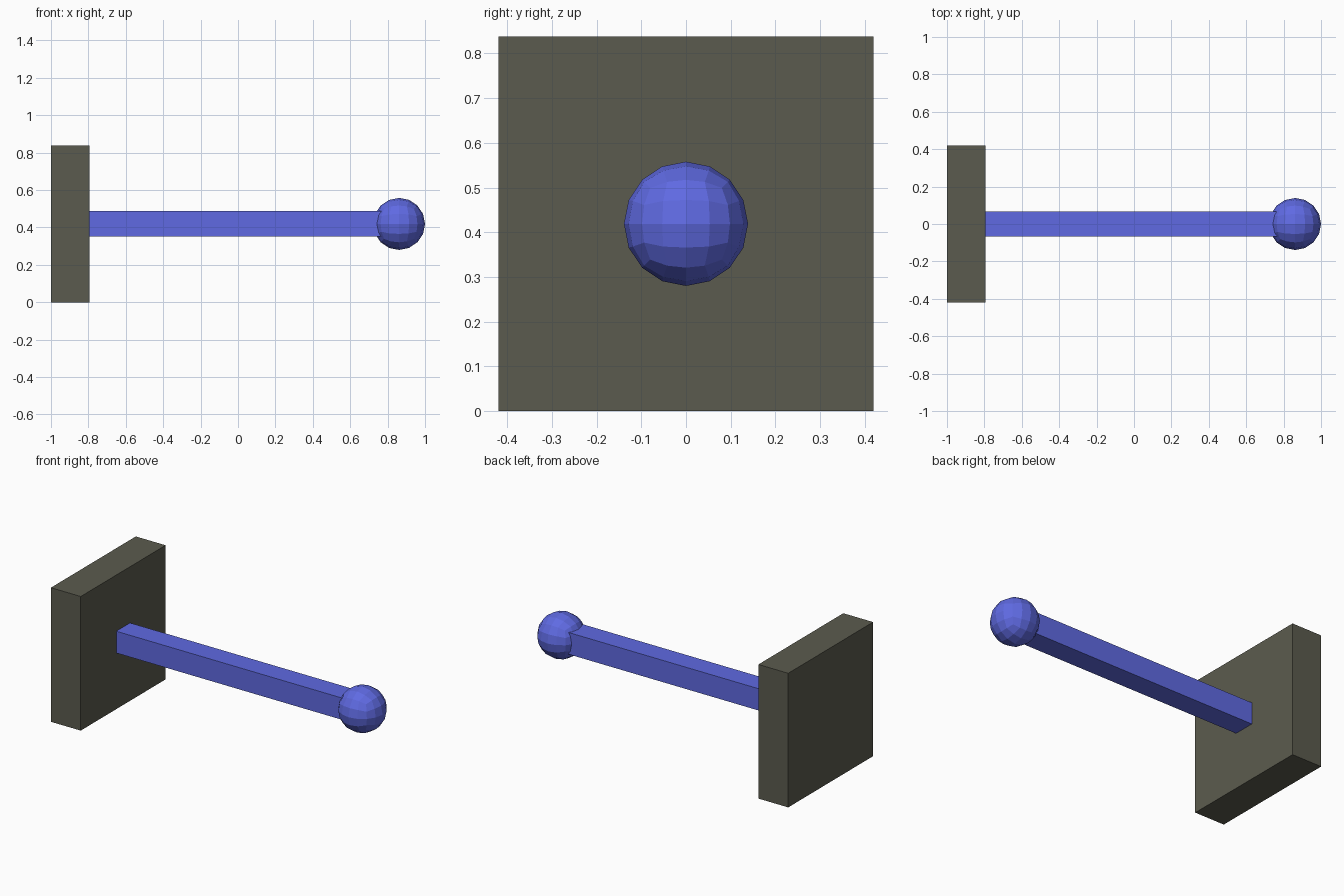
import bpy, bmesh
from mathutils import Vector

if "Cube" in bpy.data.objects:
    bpy.data.objects.remove(bpy.data.objects["Cube"])

MID_Z = 0.419


def material(name, rgb):
    m = bpy.data.materials.new(name)
    m.diffuse_color = (*rgb, 1.0)
    m.use_nodes = True
    m.node_tree.nodes["Principled BSDF"].inputs["Base Color"].default_value = m.diffuse_color
    return m


def add_object(name, bm, mat):
    mesh = bpy.data.meshes.new(name)
    bm.to_mesh(mesh)
    bm.free()
    mesh.materials.append(mat)
    ob = bpy.data.objects.new(name, mesh)
    bpy.context.collection.objects.link(ob)
    return ob


def box(name, x0, x1, half, mat):
    bm = bmesh.new()
    bmesh.ops.create_cube(bm, size=1)
    for v in bm.verts:
        v.co = Vector(((x0 + x1) / 2 + v.co.x * (x1 - x0),
                       v.co.y * 2 * half, MID_Z + v.co.z * 2 * half))
    return add_object(name, bm, mat)


def cube_sphere(name, x, radius, mat):
    # cube split twice, pushed out to a sphere after each split
    bm = bmesh.new()
    bmesh.ops.create_cube(bm, size=2)
    for _ in range(2):
        bmesh.ops.subdivide_edges(bm, edges=bm.edges[:], cuts=1, use_grid_fill=True)
        for v in bm.verts:
            v.co.normalize()
    for v in bm.verts:
        v.co = v.co * radius + Vector((x, 0, MID_Z))
    return add_object(name, bm, mat)


grey = material("dark olive grey", (0.105, 0.105, 0.077))
blue = material("blue", (0.115, 0.144, 0.76))

# square wall plate, square rod and faceted ball on its end
box("base_plate", -1.0, -0.794, 0.419, grey)
box("rod", -0.80, 0.80, 0.068, blue)
cube_sphere("ball_end", 0.861, 0.139, blue)
